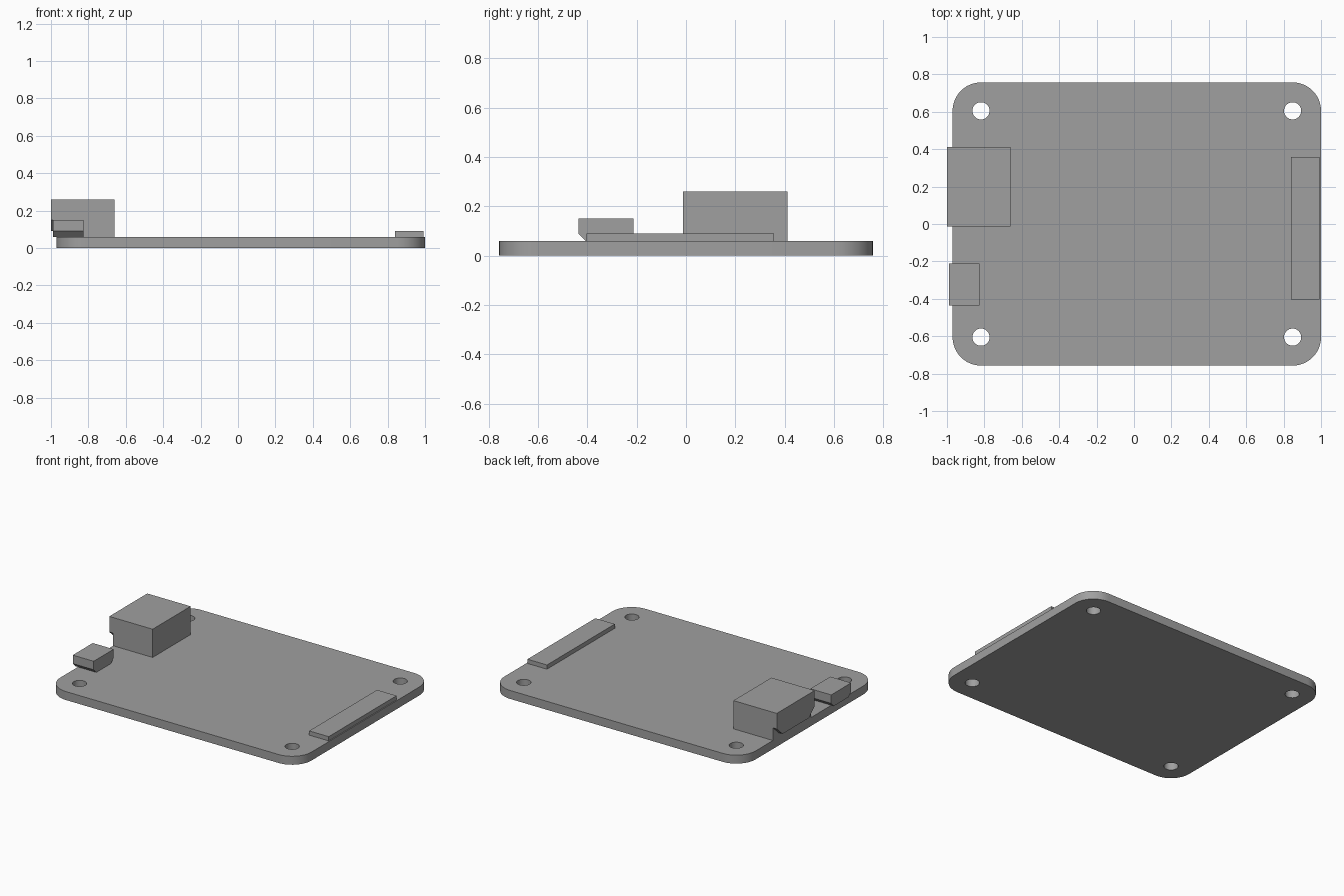
import bpy
import bmesh
from math import cos, sin, pi, radians

cube = bpy.data.objects.get("Cube")
if cube:
    bpy.data.objects.remove(cube, do_unlink=True)

GREY = (0.35, 0.35, 0.35, 1.0)
grey = bpy.data.materials.new("plain grey")
grey.use_nodes = True
grey.diffuse_color = GREY
grey.node_tree.nodes["Principled BSDF"].inputs["Base Color"].default_value = GREY

BOARD_TOP = 0.06
LEFT, RIGHT, HALF_DEPTH, CORNER = -0.97, 1.0, 0.757, 0.152


def finish(bm, name):
    """Turn a bmesh into a named object."""
    bmesh.ops.recalc_face_normals(bm, faces=bm.faces[:])
    mesh = bpy.data.meshes.new(name)
    bm.to_mesh(mesh)
    bm.free()
    mesh.materials.append(grey)
    obj = bpy.data.objects.new(name, mesh)
    bpy.context.collection.objects.link(obj)
    return obj


def arc(cx, cy, radius, start, sweep, steps):
    return [(cx + radius * cos(start + sweep * i / steps),
             cy + radius * sin(start + sweep * i / steps)) for i in range(steps + 1)]


def extrude(bm, faces, offset):
    moved = bmesh.ops.extrude_face_region(bm, geom=faces)["geom"]
    verts = [v for v in moved if isinstance(v, bmesh.types.BMVert)]
    bmesh.ops.translate(bm, verts=verts, vec=offset)


def prism(bm, profile, x0, x1):
    """Sweep a (y, z) profile along x."""
    face = bm.faces.new([bm.verts.new((x0, y, z)) for y, z in profile])
    extrude(bm, [face], (x1 - x0, 0, 0))


def box_profile(y0, y1, z0, z1):
    return [(y0, z0), (y1, z0), (y1, z1), (y0, z1)]


def chamfered_profile(y0, y1, z0, z1, cut_y, cut_z):
    """Rectangle with both lower corners cut off."""
    return [(y0 + cut_y, z0), (y1 - cut_y, z0), (y1, z0 + cut_z),
            (y1, z1), (y0, z1), (y0, z0 + cut_z)]


# Circuit board: rounded outline with four mounting holes
corners = [(RIGHT - CORNER, HALF_DEPTH - CORNER), (LEFT + CORNER, HALF_DEPTH - CORNER),
           (LEFT + CORNER, CORNER - HALF_DEPTH), (RIGHT - CORNER, CORNER - HALF_DEPTH)]
outline = []
for i, (cx, cy) in enumerate(corners):
    outline += arc(cx, cy, CORNER, i * pi / 2, pi / 2, 12)
loops = [outline] + [arc(cx, cy, 0.046, 0, 2 * pi, 32)[:-1] for cx, cy in corners]

bm = bmesh.new()
for loop in loops:
    verts = [bm.verts.new((x, y, 0)) for x, y in loop]
    for a, b in zip(verts, verts[1:] + verts[:1]):
        bm.edges.new((a, b))
bmesh.ops.triangle_fill(bm, use_beauty=True, use_dissolve=False,
                        edges=bm.edges[:], normal=(0, 0, 1))
extrude(bm, bm.faces[:], (0, 0, BOARD_TOP))
board = finish(bm, "board")
bpy.ops.object.select_all(action="DESELECT")
board.select_set(True)
bpy.context.view_layer.objects.active = board
bpy.ops.object.shade_smooth_by_angle(angle=radians(30))

# Large connector: block on the board plus a chamfered lip past the edge
bm = bmesh.new()
prism(bm, box_profile(-0.013, 0.412, BOARD_TOP, 0.26), LEFT, -0.66)
prism(bm, chamfered_profile(-0.013, 0.412, 0.09, 0.26, 0.065, 0.06), -1.0, LEFT)
finish(bm, "large_connector")

# Small connector with chamfered underside
bm = bmesh.new()
prism(bm, chamfered_profile(-0.436, -0.212, BOARD_TOP, 0.15, 0.03, 0.03), -0.99, -0.826)
finish(bm, "small_connector")

# Low strip connector at the opposite end
bm = bmesh.new()
prism(bm, box_profile(-0.403, 0.357, BOARD_TOP, 0.09), 0.84, 0.993)
finish(bm, "strip_connector")
